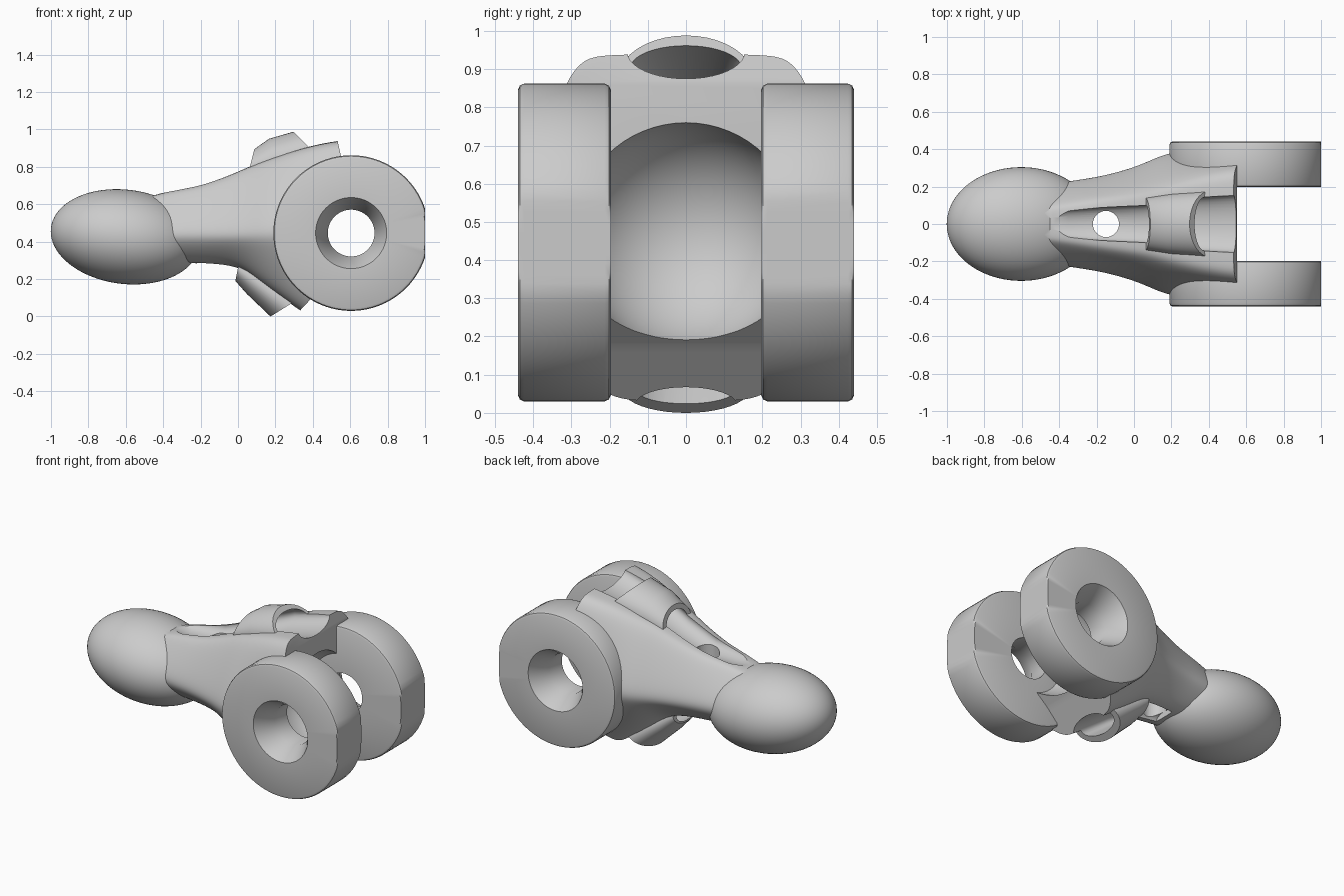
import bpy, bmesh, math
from mathutils import Matrix

cube = bpy.data.objects.get("Cube")
if cube:
    bpy.data.objects.remove(cube)

grey = bpy.data.materials.new("plain_grey")
grey.use_nodes = True
GREY = (0.6, 0.6, 0.6, 1)
grey.diffuse_color = GREY
grey.node_tree.nodes["Principled BSDF"].inputs["Base Color"].default_value = GREY
AXIS_X, AXIS_Z = 0.605, 0.446


def finish(bm, name):
    bmesh.ops.recalc_face_normals(bm, faces=bm.faces)
    mesh = bpy.data.meshes.new(name)
    bm.to_mesh(mesh)
    bm.free()
    mesh.materials.append(grey)
    ob = bpy.data.objects.new(name, mesh)
    bpy.context.collection.objects.link(ob)
    return ob


def loft(name, rings, capped=True, closed=False):
    bm = bmesh.new()
    loops = [[bm.verts.new(p) for p in ring] for ring in rings]
    pairs = list(zip(loops, loops[1:])) + ([(loops[-1], loops[0])] if closed else [])
    for a, b in pairs:
        for i in range(len(a)):
            j = (i + 1) % len(a)
            bm.faces.new((a[i], a[j], b[j], b[i]))
    if capped:
        bm.faces.new(loops[0])
        bm.faces.new(loops[-1])
    return finish(bm, name)


def lathe(name, profile, side, limit=9):
    """Closed profile of (radius, y) spun round the hinge axis, cut flat at x = limit."""
    n = 96
    angles = [2 * math.pi * i / n for i in range(n)]
    rings = [[(min(AXIS_X + r * math.cos(a), limit), side * y, AXIS_Z + r * math.sin(a))
              for a in angles] for r, y in profile]
    return loft(name, rings, capped=False, closed=True)


def oval_tube(name, sections):
    """Sections are x, z, half width, half height, lean."""
    angles = [2 * math.pi * i / 40 for i in range(40)]
    return loft(name, [[(x + lean * h * math.sin(a), w * math.cos(a), z + h * math.sin(a))
                        for a in angles] for x, z, w, h, lean in sections])


def ellipsoid(name, centre, size, tilt=0):
    bm = bmesh.new()
    m = (Matrix.Translation(centre) @ Matrix.Rotation(tilt, 4, "Y")
         @ Matrix.Diagonal((*size, 1)) @ Matrix.Rotation(math.pi / 2, 4, "Y"))
    bmesh.ops.create_uvsphere(bm, u_segments=64, v_segments=40, radius=1, matrix=m)
    return finish(bm, name)


def apply(ob, kind, **settings):
    bpy.context.view_layer.objects.active = ob
    mod = ob.modifiers.new(kind, kind)
    for key, value in settings.items():
        setattr(mod, key, value)
    bpy.ops.object.modifier_apply(modifier=mod.name)


def combine(ob, other, operation):
    apply(ob, "BOOLEAN", object=other, operation=operation, solver="EXACT")
    bpy.data.objects.remove(other)


def smooth(ob):
    bpy.ops.object.select_all(action="DESELECT")
    ob.select_set(True)
    bpy.context.view_layer.objects.active = ob
    bpy.ops.object.shade_smooth_by_angle(angle=math.radians(35))


# Flared neck: x, top z, top half width, full half width, bottom half width, bottom z
neck = [(-0.65, 0.58, 0.07, 0.15, 0.08, 0.36), (-0.4, 0.67, 0.10, 0.225, 0.12, 0.29),
        (-0.2, 0.695, 0.13, 0.245, 0.13, 0.285), (0.0, 0.775, 0.16, 0.30, 0.15, 0.27),
        (0.1, 0.82, 0.18, 0.345, 0.17, 0.195), (0.2, 0.855, 0.21, 0.385, 0.19, 0.12),
        (0.4, 0.92, 0.26, 0.40, 0.20, -0.02), (0.6, 0.95, 0.29, 0.41, 0.20, -0.14),
        (0.8, 0.97, 0.30, 0.41, 0.20, -0.25)]
rings = []
for x, top, t, w, b, low in neck:
    half = [(t * 0.8, top), (t * 1.12, top - 0.02), (w * 1.04, 0.47),
            (w * 1.0, 0.40), (b * 1.2, low + 0.03), (b * 0.7, low)]
    ring = [(x, 0, top)] + [(x, y, z) for y, z in half] + [(x, 0, low)]
    rings.append(ring + [(x, -y, z) for y, z in reversed(half)])
body = loft("finger_body", rings)
apply(body, "SUBSURF", levels=3)

# Trim the hinge end: upright above, slanted below
trim = [(0.53, 1.3), (0.53, 0.95), (0.55, 0.86), (0.55, 0.25), (0.47, 0.18),
        (0.33, 0.03), (0.2, -0.11), (0.2, -0.6), (1.5, -0.6), (1.5, 1.3)]
combine(body, loft("end_trim", [[(x, y, z) for x, z in trim] for y in (-0.7, 0.7)]), "DIFFERENCE")

# Rounded fingertip and the two cord-guide bosses
combine(body, ellipsoid("fingertip", (-0.603, 0, 0.426), (0.4, 0.304, 0.252), math.radians(7)), "UNION")
combine(body, oval_tube("top_boss", [(0.06, 0.785, 0.14, 0.11, 0.25), (0.2, 0.835, 0.16, 0.115, -0.3),
                                     (0.415, 0.87, 0.18, 0.118, -1.0)]), "UNION")
combine(body, oval_tube("bottom_boss", [(0.0, 0.26, 0.13, 0.07, 0.2), (0.09, 0.19, 0.15, 0.07, 0.6),
                                        (0.27, 0.06, 0.165, 0.06, 1.6)]), "UNION")

# Cord channels, cross hole and ball-shaped hinge hollow
combine(body, oval_tube("top_channel", [(-0.52, 0.70, 0.03, 0.03, 0), (-0.35, 0.685, 0.075, 0.04, 0),
                                        (-0.15, 0.71, 0.09, 0.06, 0), (0.05, 0.785, 0.10, 0.068, 0),
                                        (0.3, 0.885, 0.14, 0.07, 0), (0.65, 0.975, 0.16, 0.075, 0)]), "DIFFERENCE")
combine(body, oval_tube("bottom_channel", [(-0.22, 0.28, 0.07, 0.04, 0), (-0.05, 0.275, 0.09, 0.045, 0.1),
                                           (0.09, 0.19, 0.115, 0.045, 0.6), (0.27, 0.06, 0.13, 0.036, 1.6),
                                           (0.40, -0.04, 0.14, 0.036, 1.6)]), "DIFFERENCE")
hole = [[(-0.15 + 0.07 * math.cos(a * math.pi / 16), 0.07 * math.sin(a * math.pi / 16), z)
         for a in range(32)] for z in (0, 1.2)]
combine(body, loft("cross_hole", hole), "DIFFERENCE")
combine(body, ellipsoid("hinge_hollow", (AXIS_X, 0, 0.465), (0.3, 0.3, 0.3)), "DIFFERENCE")

# Hinge discs with countersunk pin holes, flattened at the far end
disc = [(0.125, 0.197), (0.40, 0.197), (0.411, 0.202), (0.416, 0.213), (0.416, 0.424),
        (0.411, 0.435), (0.40, 0.44), (0.19, 0.44), (0.125, 0.32)]
for side, name in ((1, "back"), (-1, "front")):
    # Clear the body out of the pin hole, staying inside the disc
    clear = [(0.01, 0.21), (0.25, 0.21), (0.25, 0.6), (0.01, 0.6)]
    bore = lathe("pin_clearance", clear, side)
    combine(body, bore, "DIFFERENCE")
    smooth(lathe(name + "_hinge_disc", disc, side, 1.0))
smooth(body)
